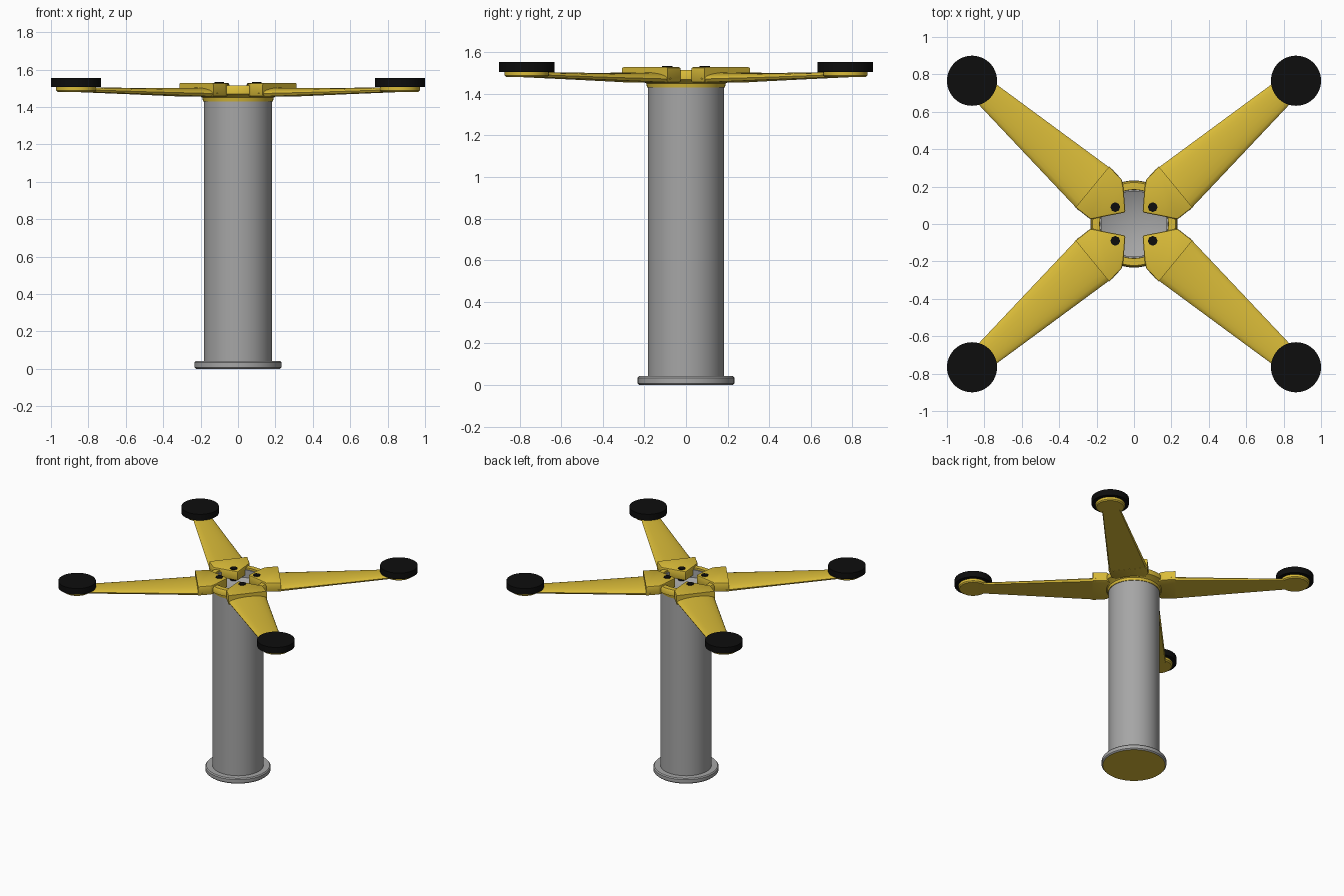
import bpy, bmesh, math
from mathutils import Vector

if "Cube" in bpy.data.objects:
    bpy.data.objects.remove(bpy.data.objects["Cube"])


def material(name, rgb):
    m = bpy.data.materials.new(name)
    m.diffuse_color = (*rgb, 1)
    m.use_nodes = True
    m.node_tree.nodes["Principled BSDF"].inputs["Base Color"].default_value = m.diffuse_color
    return m


YELLOW = material("yellow_paint", (0.70, 0.50, 0.04))
GREY = material("grey_metal", (0.38, 0.38, 0.38))
BLACK = material("black_rubber", (0.004, 0.004, 0.004))


def finish(bm, name, mats, angle=35):
    bmesh.ops.remove_doubles(bm, verts=bm.verts, dist=1e-5)
    bmesh.ops.recalc_face_normals(bm, faces=bm.faces)
    me = bpy.data.meshes.new(name)
    bm.to_mesh(me)
    bm.free()
    ob = bpy.data.objects.new(name, me)
    bpy.context.collection.objects.link(ob)
    for m in mats:
        me.materials.append(m)
    bpy.ops.object.select_all(action='DESELECT')
    ob.select_set(True)
    bpy.context.view_layer.objects.active = ob
    bpy.ops.object.shade_smooth_by_angle(angle=math.radians(angle))
    return ob


def lathe(name, profile, mats, center=(0, 0), sides=48, closed=False):
    """Revolve (radius, z) points around a vertical axis."""
    bm = bmesh.new()
    pts = profile + profile[:1] if closed else profile
    vs = [bm.verts.new((center[0] + r, center[1], z)) for r, z in pts]
    es = [bm.edges.new(p) for p in zip(vs, vs[1:])]
    bmesh.ops.spin(bm, geom=vs + es, cent=(*center, 0), axis=(0, 0, 1),
                   angle=math.tau, steps=sides, use_duplicate=False)
    return finish(bm, name, mats)


# Column with base flange and a shallow conical recess in the top
column = lathe("column", [(0, 0), (0.225, 0), (0.233, 0.008), (0.233, 0.034),
                          (0.226, 0.042), (0.183, 0.042), (0.183, 1.5),
                          (0.175, 1.5), (0.175, 1.44), (0, 1.36)], [GREY, YELLOW])
for p in column.data.polygons:          # yellow underside
    if p.normal.z < -0.9:
        p.material_index = 1

# Flared collar around the column top
lathe("collar", [(0.182, 1.43), (0.187, 1.43), (0.191, 1.45), (0.208, 1.46),
                 (0.231, 1.47), (0.231, 1.50), (0.222, 1.514), (0.184, 1.514)],
      [YELLOW], closed=True)

PAD = Vector((0.866, 0.766))
BLOCK = [(0.313, 0.088), (0.132, 0.308), (0.065, 0.238), (0.056, 0.19),
         (0.046, 0.062), (0.17, 0.038), (0.232, 0.024)]


def arm(name, sx, sy):
    """Tapered beam with an arched top, lofted from root to pad."""
    d = PAD.normalized()
    n = Vector((-d.y, d.x))
    # distance along arm, half width, bottom, shoulder, crown
    sections = [(0.27, 0.143, 1.455, 1.472, 1.505), (0.31, 0.138, 1.456, 1.472, 1.502),
                (0.70, 0.103, 1.468, 1.480, 1.501), (1.155, 0.062, 1.481, 1.492, 1.506)]
    bm = bmesh.new()
    rings = []
    for u, w, lo, mid, hi in sections:
        ring = [(-w * 0.93, lo), (w * 0.93, lo)]
        ring += [(w * math.cos(t * math.pi / 10), mid + (hi - mid) * math.sin(t * math.pi / 10))
                 for t in range(11)]
        row = []
        for v, z in ring:
            p = d * u + n * v
            row.append(bm.verts.new((sx * p.x, sy * p.y, z)))
        rings.append(row)
    k = len(rings[0])
    for a, b in zip(rings, rings[1:]):
        for i in range(k):
            j = (i + 1) % k
            bm.faces.new((a[i], a[j], b[j], b[i]))
    bm.faces.new(rings[0])
    bm.faces.new(rings[-1])
    finish(bm, name, [YELLOW])


def block(name, sx, sy):
    """Chunky clamp that joins the arm to the collar."""
    bm = bmesh.new()
    base = bm.faces.new([bm.verts.new((sx * x, sy * y, 1.455)) for x, y in BLOCK])
    up = bmesh.ops.extrude_face_region(bm, geom=[base])
    bmesh.ops.translate(bm, vec=(0, 0, 0.073),
                        verts=[g for g in up["geom"] if isinstance(g, bmesh.types.BMVert)])
    bmesh.ops.recalc_face_normals(bm, faces=bm.faces)
    # soften all edges except those of the flat outer end
    out = Vector((sx * PAD.x, sy * PAD.y, 0)).normalized()
    edges = [e for e in bm.edges if not all((v.co.dot(out) > 0.27) for v in e.verts)]
    bmesh.ops.bevel(bm, geom=edges, offset=0.009, segments=2, affect='EDGES', profile=0.5)
    finish(bm, name, [YELLOW], 30)


for sx, xs in ((-1, "left"), (1, "right")):
    for sy, ys in ((-1, "front"), (1, "back")):
        tag = f"{ys}_{xs}"
        c = (sx * PAD.x, sy * PAD.y)
        arm(f"{tag}_arm", sx, sy)
        block(f"{tag}_clamp", sx, sy)
        # Round plate at arm tip, carrying the rubber pad
        lathe(f"{tag}_pad_plate", [(0, 1.480), (0.098, 1.480), (0.106, 1.488),
                                   (0.106, 1.507), (0, 1.507)], [YELLOW], c)
        lathe(f"{tag}_pad", [(0, 1.506), (0.134, 1.506), (0.134, 1.554), (0, 1.554)],
              [BLACK], c)
        # Bolt through the clamp
        lathe(f"{tag}_bolt", [(0, 1.44), (0.026, 1.44), (0.026, 1.533), (0, 1.533)],
              [BLACK], (sx * 0.1, sy * 0.09), 8)
